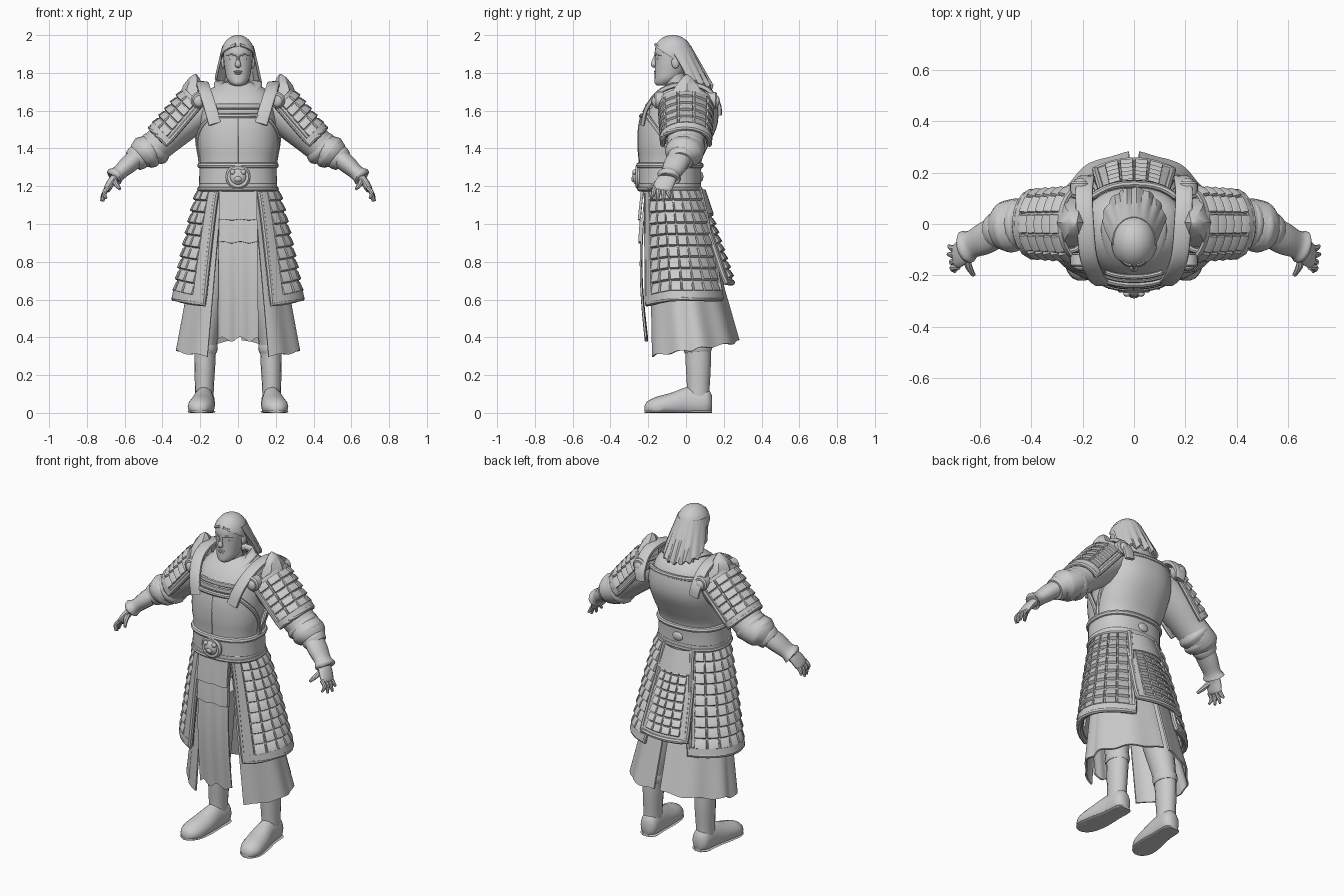
import bpy, bmesh, math
from math import sin, cos, pi
from mathutils import Vector

cube = bpy.data.objects.get("Cube")
if cube:
    bpy.data.objects.remove(cube, do_unlink=True)

grey = bpy.data.materials.new("plain_grey")
grey.use_nodes = True
grey.diffuse_color = (0.6, 0.6, 0.6, 1)
bsdf = next(n for n in grey.node_tree.nodes if n.type == 'BSDF_PRINCIPLED')
bsdf.inputs["Base Color"].default_value = grey.diffuse_color
X, Y, Z = Vector((1, 0, 0)), Vector((0, 1, 0)), Vector((0, 0, 1))
parts = []


def lerp(a, b, t):
    return a + (b - a) * t


def power(c, e):
    return math.copysign(abs(c) ** e, c)


def finish(name, bm, mirror=False, thick=0):
    bmesh.ops.remove_doubles(bm, verts=bm.verts, dist=1e-5)
    bmesh.ops.recalc_face_normals(bm, faces=bm.faces)
    me = bpy.data.meshes.new(name)
    bm.to_mesh(me)
    bm.free()
    me.materials.append(grey)
    ob = bpy.data.objects.new(name, me)
    bpy.context.collection.objects.link(ob)
    if thick:
        m = ob.modifiers.new("thickness", 'SOLIDIFY')
        m.thickness, m.offset = thick, 0
    if mirror:
        m = ob.modifiers.new("mirror", 'MIRROR')
        m.use_mirror_merge = False
    parts.append(ob)


def add_grid(bm, rows):
    vs = [[bm.verts.new(p) for p in r] for r in rows]
    for r, q in zip(vs, vs[1:]):
        for i in range(len(r) - 1):
            bm.faces.new((r[i], r[i + 1], q[i + 1], q[i]))
    return vs


def patch(name, f, nu=16, nv=8, thick=0.0, mirror=False):
    bm = bmesh.new()
    add_grid(bm, [[f(i / nu, j / nv) for i in range(nu + 1)] for j in range(nv + 1)])
    finish(name, bm, mirror, thick)


def smooth_rows(rows, k):
    if k < 2:
        return rows
    out = []
    for i in range(len(rows) - 1):
        a, b, c, d = rows[max(i - 1, 0)], rows[i], rows[i + 1], rows[min(i + 2, len(rows) - 1)]
        for j in range(k):
            t = j / k
            out.append([0.5 * (2 * q + (r - p) * t + (2 * p - 5 * q + 4 * r - s) * t * t
                               + (3 * q - p - 3 * r + s) * t ** 3) for p, q, r, s in zip(a, b, c, d)])
    return out + [rows[-1]]


def tube(name, rows, side=X, axis=None, k=4, n=16, e=1.0, mirror=False):
    """Loft along rows of (x, y, z, half width, half depth)."""
    rows = smooth_rows(rows, k)
    pts = [Vector(r[:3]) for r in rows]
    rings = []
    for i, r in enumerate(rows):
        t = axis or (pts[min(i + 1, len(pts) - 1)] - pts[max(i - 1, 0)]).normalized()
        s = (side - t * side.dot(t)).normalized()
        w = t.cross(s)
        ring = [pts[i] + s * power(cos(2 * pi * j / n), e) * r[3] + w * power(sin(2 * pi * j / n), e) * r[4]
                for j in range(n)]
        for p in ring:
            p.z = max(p.z, 0)
        rings.append(ring + [ring[0].copy()])
    bm = bmesh.new()
    vs = add_grid(bm, rings)
    for end in (vs[0], vs[-1]):
        bm.faces.new(end[:-1])
    finish(name, bm, mirror)


def ball(name, pos, size, mirror=False):
    bm = bmesh.new()
    bmesh.ops.create_uvsphere(bm, u_segments=16, v_segments=8, radius=1)
    for v in bm.verts:
        v.co = Vector(pos) + Vector(a * b for a, b in zip(v.co, size))
    finish(name, bm, mirror)


def sub(f, u0, u1, v0, v1):
    return lambda u, v: f(lerp(u0, u1, u), lerp(v0, v1, v))


def normal(f, u, v, flip):
    d = 0.005
    return (f(u + d, v) - f(u - d, v)).cross(f(u, v + d) - f(u, v - d)).normalized() * flip


def lamellar(name, f, cols, rows, th, flip, mirror=False):
    """Overlapping rows of small bulging plates on a surface."""
    bm = bmesh.new()
    for r in range(rows):
        for c in range(cols):
            g = []
            for t in (0, 0.2, 0.85, 1):
                line = []
                for s in (0, 0.08, 0.5, 0.92, 1):
                    u, v = (c + lerp(0.01, 0.99, s)) / cols, (r + 1.06 * t) / rows
                    edge = s in (0, 1) or t in (0, 1)
                    h = 0 if edge else th * (0.45 + 0.7 * t)
                    line.append(f(u, v) + normal(f, lerp(.02, .98, u), min(max(v, .02), .98), flip) * h)
                g.append(line)
            add_grid(bm, g)
    finish(name, bm, mirror)


def trim(name, f, corners, r, off=0, flip=1, mirror=False, k=10):
    """Round piping that follows a surface through (u, v) corners."""
    rows = []
    for (a, b), (c, d) in zip(corners, corners[1:]):
        for i in range(k + 1):
            u, v = lerp(a, c, i / k), lerp(b, d, i / k)
            if not rows or i:
                rows.append((*(f(u, v) + normal(f, u, min(max(v, .01), .99), flip) * off), r, r))
    tube(name, rows, side=Vector((0.31, 0.53, 0.79)), k=1, n=8, mirror=mirror)


# Torso: z, centre y, half width, half depth
TORSO = [(1.14, -.085, .185, .14), (1.32, -.085, .178, .142), (1.42, -.068, .195, .166), (1.52, -.043, .203, .186),
         (1.6, -.03, .2, .178), (1.67, -.02, .185, .15), (1.72, -.02, .14, .1), (1.75, -.03, .07, .06)]
FINE = smooth_rows(TORSO, 4)


def body(z, a, off=0.0):
    for p, q in zip(FINE, FINE[1:]):
        if z <= q[0]:
            break
    t = min(max((z - p[0]) / (q[0] - p[0]), 0), 1)
    cy, rx, ry = (lerp(p[i], q[i], t) for i in (1, 2, 3))
    return Vector(((rx + off) * power(sin(a), .84), cy - (ry + off) * power(cos(a), .84), z))


patch("torso", lambda u, v: body(lerp(1.14, 1.75, v), 2 * pi * u), 40, 24)


def front_plate(u, v):
    return body(lerp(1.31, 1.57, v), (2 * u - 1) * lerp(1.55, .62, max(v, 0) ** 2.2), .012)


def back_plate(u, v):
    return body(lerp(1.31, 1.65, v), pi + (2 * u - 1) * lerp(1.55, .8, max(v, 0) ** 2.2), .012)


for name, f in (("breastplate", front_plate), ("backplate", back_plate)):
    patch(name, f, 24, 12, .02)
    trim(name + "_rim", f, [(0, 0), (0, 1), (1, 1), (1, 0)], .013, .006)
trim("breast_ridge", front_plate, [(.5, 0), (.5, 1)], .004, .008)
for z in (1.595, 1.625):
    tube("chest_bar", [(*body(z, a / 10, .01), .014, .01) for a in range(-5, 6)], side=Z, n=8, k=1)

# Belt, buckle and back disc
patch("belt", lambda u, v: body(lerp(1.18, 1.31, v), 2 * pi * u, .016), 40, 4, .02)
for z, r in ((1.185, .012), (1.215, .005), (1.31, .016)):
    tube("belt_rim", [(*body(z, 2 * pi * i / 40, .022), r, r) for i in range(41)], side=Z, k=1, n=8)
tube("buckle", [(0, y, 1.25, r, r) for y, r in ((-.22, .066), (-.258, .066), (-.268, .056), (-.264, .05))], k=1, n=28)
ball("buckle_face", (0, -.258, 1.25), (.045, .026, .045))
ball("buckle_snout", (0, -.278, 1.238), (.02, .012, .016))
ball("buckle_ears", (.028, -.272, 1.275), (.014, .012, .014), True)
ball("back_disc", (0, .08, 1.25), (.034, .012, .026))


# Side armour skirts
def skirt(u, v):
    t = max(v, 0) ** .85
    a = lerp(.57, 2.68, u)
    return Vector((lerp(.2, .335, t) * sin(a), lerp(-.075, -.015, t) - lerp(.155, .22, t) * cos(a),
                   lerp(1.19, lerp(.575, .605, min(max(u * 3, 0), 1)), v)))


patch("skirt_backing", skirt, 20, 12, .012, True)
lamellar("skirt_plates", sub(skirt, .1, .96, .01, .94), 7, 9, .02, -1, True)
patch("skirt_front_band", sub(skirt, 0, .1, 0, 1), 3, 12, .032, True)
patch("skirt_lower_band", sub(skirt, 0, 1, .93, 1), 20, 2, .034, True)
trim("skirt_edge", skirt, [(0, 0), (0, 1), (1, 1), (1, 0)], .015, .004, -1, True, 12)


# Back armour panel with a cloth apron above it
def tail(u, v):
    return Vector(((2 * u - 1) * lerp(.1, .15, v), lerp(.08, .245, v) - .035 * (2 * u - 1) ** 2, lerp(1.18, .69, v)))


patch("tail_backing", tail, 10, 8, .014)
lamellar("tail_plates", sub(tail, .12, .88, .2, .95), 4, 8, .02, 1)
trim("tail_edge", tail, [(0, 0), (0, 1), (1, 1), (1, 0)], .015)
patch("tail_apron", lambda u, v: tail(u, v * .26) + Y * .018, 10, 3, .012)


# Cloth robe, split at front and back
def robe(u, v):
    a = lerp(.52, pi - .06, u)
    fold = 1 + .022 * v * sin(10 * (a - .52))
    depth = power(cos(a), 1 if cos(a) > 0 else 1.4)
    return Vector((lerp(.175, .325, v) * fold * sin(a), lerp(-.075, .035, v) - lerp(.135, .242, v) * fold * depth,
                   lerp(1.15, .3 + .08 * u + .006 * sin(11 * a), v)))


patch("robe", robe, 48, 10, .01, True)


def front_cloth(u, v):
    return Vector(((2 * u - 1) * lerp(.1, .108, v), -.21 - .028 * sin(pi * v) + .004 * v * sin(18 * u),
                   lerp(1.19, .39, v) + .012 * v * sin(14 * u)))


patch("front_cloth", front_cloth, 28, 12, .01)
patch("front_apron_lower", lambda u, v: front_cloth(u, lerp(.2, .36, v)) - Y * .009, 28, 4, .014)
patch("front_apron_upper", lambda u, v: front_cloth(u, lerp(0, .21, v)) - Y * .02, 28, 4, .014)

# Legs and boots
tube("legs", [(.11, -.02, .9, .09, .1), (.15, .02, .6, .085, .09), (.172, .06, .36, .06, .07),
              (.176, .065, .24, .055, .066), (.178, .065, .13, .05, .06), (.178, .065, .06, .05, .062)], mirror=True)
tube("boot_cuff", [(.173, .062, .37, .062, .072), (.173, .062, .34, .066, .076), (.174, .063, .32, .06, .07)],
     mirror=True, k=2)
BOOT = [(.176, .138, .05, .025, .04), (.176, .11, .055, .052, .075), (.18, .02, .05, .056, .09),
        (.19, -.08, .04, .068, .066), (.2, -.16, .03, .066, .054), (.203, -.205, .025, .042, .035),
        (.203, -.22, .02, .015, .015)]
tube("boots", BOOT, axis=Y, mirror=True)
tube("soles", [(x, y, .006, a + .002, .01) for x, y, z, a, b in BOOT], axis=Y, mirror=True)

# Arms: sleeve, bracer and hand
tube("sleeves", [(.17, 0, 1.62, .11, .095), (.3, 0, 1.53, .115, .1), (.4, 0, 1.44, .1, .088), (.455, 0, 1.395, .1, .085),
                 (.5, -.015, 1.375, .1, .085), (.535, -.025, 1.35, .07, .06), (.545, -.03, 1.34, .045, .04)],
     side=Y, mirror=True)
for i, (x, z, r) in enumerate(((.44, 1.4, .102), (.485, 1.38, .1), (.53, 1.352, .074))):
    tube("sleeve_fold", [(x - .025, -.01 * i, z + .02, r * .85, r * .8), (x, -.012 * i, z, r, r * .93),
                         (x + .025, -.014 * i, z - .02, r * .85, r * .8)], side=Y, mirror=True)
tube("bracers", [(.525, -.025, 1.36, .062, .05), (.58, -.055, 1.315, .064, .048), (.63, -.078, 1.27, .055, .04),
                 (.655, -.09, 1.25, .066, .05), (.66, -.092, 1.245, .045, .035)], side=Y, mirror=True)
tube("palms", [(.63, -.08, 1.265, .04, .025), (.665, -.105, 1.23, .05, .022), (.69, -.125, 1.19, .05, .02),
               (.697, -.13, 1.175, .036, .014)], side=Y, mirror=True)
for y, tip in ((-.09, (.722, -.085, 1.14)), (-.115, (.724, -.118, 1.12)), (-.142, (.714, -.152, 1.12)),
               (-.167, (.698, -.185, 1.135))):
    tube("finger", [(.685, y, 1.195, .013, .012), (.708, y - .005, 1.165, .013, .012), (*tip, .007, .007)],
         side=Y, n=8, mirror=True)
tube("thumbs", [(.655, -.12, 1.235, .018, .016), (.645, -.165, 1.21, .014, .014), (.625, -.2, 1.185, .008, .008)],
     side=Y, n=8, mirror=True)


# Upper arm armour
def shoulder(u, v):
    a = lerp(-1.75, 1.75, u)
    return Vector((.21, 0, 1.645)).lerp(Vector((.39, 0, 1.435)), v) + Vector((.7, 0, .71)) * .1 * cos(a) \
        + Y * lerp(.135, .122, v) * sin(a)


patch("shoulder_backing", shoulder, 20, 6, .012, True)
lamellar("shoulder_plates", sub(shoulder, .06, .94, .05, .9), 5, 5, .018, -1, True)
patch("shoulder_band", sub(shoulder, 0, 1, .88, 1), 20, 2, .03, True)
trim("shoulder_edge", shoulder, [(0, 0), (0, 1), (1, 1), (1, 0)], .014, .004, -1, True)

# Pointed shoulder guards, straps and round ornaments
tube("shoulder_guards", [(.245, .005, 1.65, .06, .11), (.243, .005, 1.7, .06, .09), (.24, .005, 1.735, .05, .066),
                         (.231, .005, 1.775, .027, .03), (.225, .005, 1.795, .003, .003)],
     axis=Z, n=6, k=1, mirror=True)
tube("guard_rim", [(.245 + .062 * cos(i * pi / 10), .005 + .11 * sin(i * pi / 10), 1.665, .011, .011) for i in range(21)],
     side=Z, n=8, k=1, mirror=True)
tube("shoulder_straps", [(.122, -.23, 1.53, .034, .012), (.148, -.205, 1.62, .034, .012), (.178, -.125, 1.71, .034, .014),
                         (.19, 0, 1.742, .034, .014), (.195, .11, 1.715, .034, .014), (.19, .17, 1.64, .034, .012),
                         (.18, .178, 1.58, .03, .012)], e=.5, mirror=True)
for name, y, s in (("front", -.148, -1), ("back", .145, 1)):
    tube(name + "_boss", [(.208, y - s * .03, 1.655, .042, .044), (.208, y + s * .012, 1.655, .042, .044),
                          (.208, y + s * .02, 1.655, .034, .036)], k=1, mirror=True)
    ball(name + "_boss_face", (.208, y + s * .018, 1.65), (.028, .016, .03), True)

# Neck and crossed collar
tube("neck", [(0, -.03, 1.64, .085, .08), (0, -.045, 1.71, .065, .062), (0, -.07, 1.8, .056, .06)], axis=Z)
tube("collar", [(.075, .06, 1.745, .025, .012), (.1, -.01, 1.745, .028, .012), (.085, -.1, 1.705, .028, .014),
                (.045, -.16, 1.655, .028, .014), (-.015, -.2, 1.6, .026, .012)], mirror=True)
tube("back_collar", [(x, .075 - 3 * x * x, 1.735, .022, .014) for x in (-.09, -.045, 0, .045, .09)], side=Z)

# Head and face
tube("head", [(0, -.128, 1.732, .022, .025), (0, -.115, 1.745, .042, .05), (0, -.1, 1.77, .06, .066),
              (0, -.085, 1.81, .069, .08), (0, -.078, 1.86, .076, .086), (0, -.075, 1.92, .078, .09),
              (0, -.075, 1.965, .062, .072), (0, -.075, 1.985, .02, .03)], axis=Z, n=24)
tube("nose", [(0, -.158, 1.895, .008, .008), (0, -.168, 1.865, .01, .012), (0, -.172, 1.842, .017, .014),
              (0, -.16, 1.832, .012, .006)], n=10)
tube("brows", [(.01, -.162, 1.892, .005, .007), (.035, -.153, 1.897, .006, .008), (.06, -.128, 1.891, .004, .005)],
     side=Z, n=8, mirror=True)
ball("eyes", (.032, -.149, 1.875), (.014, .006, .006), True)
for z, w in ((1.807, .024), (1.797, .02)):
    ball("lip", (0, -.159, z), (w, .01, .006))
ball("chin", (0, -.142, 1.755), (.026, .024, .02))
ball("ears", (.078, -.055, 1.855), (.012, .022, .032), True)

# Swept back hair: a cap cut along the hairline, and a fall behind
bm = bmesh.new()
bmesh.ops.create_uvsphere(bm, u_segments=28, v_segments=18, radius=1)
for v in bm.verts:
    ridge = 1 + .012 * sin(11 * math.atan2(v.co.x, v.co.y)) * (1 - v.co.z ** 2)
    v.co = Vector((.087 * v.co.x * ridge, -.07 + .104 * v.co.y * ridge, 1.895 + .103 * v.co.z))
bmesh.ops.bisect_plane(bm, geom=bm.verts[:] + bm.edges[:] + bm.faces[:], plane_co=(0, -.17, 1.945),
                       plane_no=(0, .09, .13), clear_inner=True)
finish("hair_cap", bm, thick=.005)


def hair(u, v):
    a = (2 * u - 1) * lerp(1.72, 1.45, v)
    fold = 1 + .03 * sin(15 * a) * v
    drop = lerp(1.765, 1.72, cos(a)) + .012 * sin(17 * a)
    return Vector((lerp(.078, .12, v) * sin(a) * fold,
                   lerp(-.07, -.005, v) + lerp(.092, .142, v) * cos(a) * fold, lerp(1.94, drop, v)))


patch("hair_back", hair, 36, 10, .012)
tube("hair_locks", [(.012, -.163, 1.95, .008, .006), (.045, -.143, 1.935, .009, .007), (.066, -.118, 1.91, .004, .004)],
     side=Z, n=8, mirror=True)

# Apply modifiers, keep creases crisp
bpy.ops.object.select_all(action='DESELECT')
for ob in parts:
    ob.select_set(True)
bpy.context.view_layer.objects.active = parts[0]
bpy.ops.object.convert(target='MESH')
bpy.ops.object.shade_smooth_by_angle(angle=math.radians(38))
